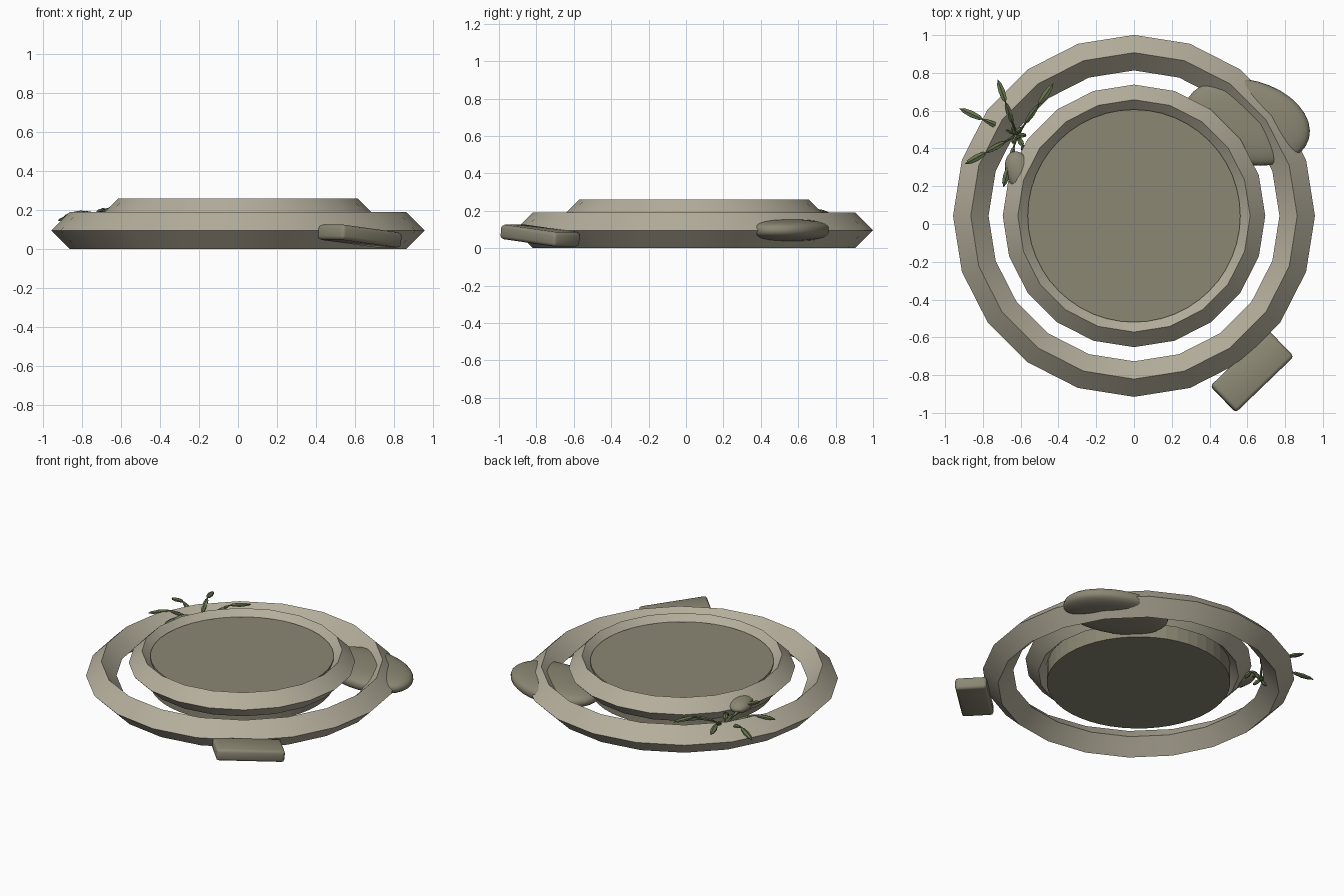
import bpy, bmesh, math
from mathutils import Vector, Matrix, Euler

cube = bpy.data.objects.get("Cube")
if cube:
    bpy.data.objects.remove(cube, do_unlink=True)


def material(name, rgb):
    mat = bpy.data.materials.new(name)
    mat.use_nodes = True
    mat.diffuse_color = (*rgb, 1)
    mat.node_tree.nodes["Principled BSDF"].inputs["Base Color"].default_value = (*rgb, 1)
    return mat


pale_stone = material("pale_stone", (0.46, 0.425, 0.33))
dark_stone = material("dark_stone", (0.26, 0.245, 0.175))
leaf_green = material("leaf_green", (0.13, 0.17, 0.075))
CENTER_Y = 0.043


def finish(name, bm, mat, smooth=False):
    mesh = bpy.data.meshes.new(name)
    bmesh.ops.recalc_face_normals(bm, faces=bm.faces[:])
    for face in bm.faces:
        face.smooth = smooth
    bm.to_mesh(mesh)
    bm.free()
    mesh.materials.append(mat)
    obj = bpy.data.objects.new(name, mesh)
    bpy.context.collection.objects.link(obj)
    return obj


def diamond_ring(name, radius, half, z):
    """Ring with a diamond cross-section, soft around and sharp on its ridges."""
    bpy.ops.mesh.primitive_torus_add(major_segments=20, minor_segments=4,
                                     major_radius=radius, minor_radius=half,
                                     location=(0, CENTER_Y, z))
    obj = bpy.context.object
    obj.name = name
    obj.data.materials.clear()
    obj.data.materials.append(pale_stone)
    bpy.ops.object.shade_smooth_by_angle()


def rock(name, center, radii, turn, blunt):
    """Flattened boulder; a lower blunt value makes the rim steeper."""
    bm = bmesh.new()
    bmesh.ops.create_uvsphere(bm, u_segments=32, v_segments=16, radius=1)
    for v in bm.verts:
        flat = math.hypot(v.co.x, v.co.y)
        if flat > 1e-5:
            grow = flat ** blunt / flat
            v.co.x *= grow
            v.co.y *= grow
        v.co.z = math.copysign(abs(v.co.z) ** blunt, v.co.z)
        v.co = Vector(a * b for a, b in zip(v.co, radii))
    bm.transform(Matrix.Translation(center) @ Matrix.Rotation(turn, 4, 'Z'))
    finish(name, bm, dark_stone, True)


def spindle(bm, start, end, width, flatten=1.0):
    """Tapered six-sided blade between two points."""
    axis = end - start
    turn = axis.to_track_quat('Z', 'Y').to_matrix().to_4x4()
    scale = Matrix.Diagonal((width, width * flatten, axis.length / 2, 1))
    bmesh.ops.create_uvsphere(bm, u_segments=6, v_segments=4, radius=1,
                              matrix=Matrix.Translation((start + end) / 2) @ turn @ scale)


# Rings and the thick slab they hold
diamond_ring("outer_ring", 0.864, 0.094, 0.096)
diamond_ring("inner_ring", 0.615, 0.08, 0.18)

top, bottom = 0.224, 0.035
bm = bmesh.new()
bmesh.ops.create_cone(bm, cap_ends=True, segments=48, radius1=0.563, radius2=0.563,
                      depth=top - bottom,
                      matrix=Matrix.Translation((0, CENTER_Y, (top + bottom) / 2)))
finish("center_slab", bm, dark_stone)

# Boulders under the rings
rock("large_rock", (0.598, 0.54, 0.096), (0.34, 0.222, 0.06), -0.26, 0.75)
rock("small_rock", (-0.6, 0.27, 0.185), (0.075, 0.12, 0.045), 0.4, 1.0)

# Tilted block leaning at the outer rim
low, high = Vector((0.765, -0.645, 0.048)), Vector((0.485, -0.915, 0.087))
bm = bmesh.new()
bmesh.ops.create_cube(bm, size=1)
bm.transform(Matrix.Diagonal(((high - low).length + 0.035, 0.195, 0.078, 1)))
block = finish("rim_block", bm, dark_stone, True)
block.location = (low + high) / 2
block.rotation_euler = (high - low).to_track_quat('X', 'Z').to_euler()
bevel = block.modifiers.new("rounded_edges", 'BEVEL')
bevel.width = 0.018
bevel.segments = 2

# Creeping plant: arching stems with a leaf at each tip and one midway
root = Vector((-0.62, 0.47, 0.10))
tips = [(-0.43, 0.74, 0.19), (-0.72, 0.76, 0.19), (-0.92, 0.61, 0.15),
        (-0.89, 0.32, 0.17), (-0.69, 0.20, 0.19), (-0.57, 0.38, 0.13)]
stems, leaves = bmesh.new(), bmesh.new()
for tip in map(Vector, tips):
    def along(t):
        return root.lerp(tip, t) + Vector((0, 0, 0.21 * t * (1 - t)))

    steps = [i / 5 for i in range(6)]
    for a, b in zip(steps, steps[1:]):
        spindle(stems, along(a - 0.02), along(b + 0.02), 0.008)
    spindle(leaves, along(0.6), along(1), 0.02, 0.6)
    spindle(leaves, along(0.22), along(0.6), 0.017, 0.6)
for i in range(6):
    sway = Euler((0, 0, i * math.tau / 6)).to_matrix() @ Vector((0.05, 0, 0))
    sway.z = 0.03 * (-1) ** i
    spindle(leaves, root, root + sway, 0.014)
finish("plant_stems", stems, leaf_green)
finish("plant_leaves", leaves, leaf_green)
